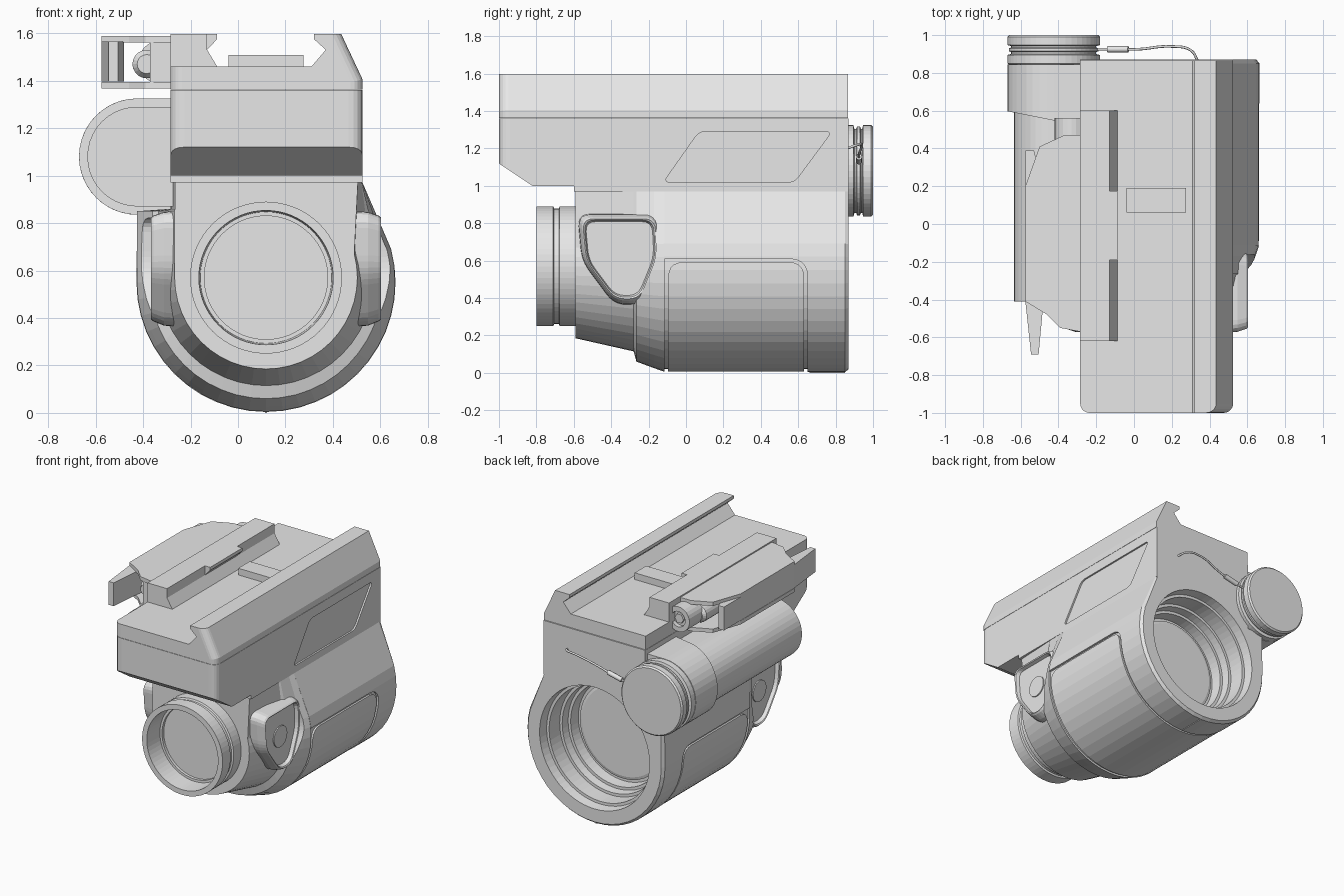
import bpy, bmesh, math
from mathutils import Vector

if "Cube" in bpy.data.objects:
    bpy.data.objects.remove(bpy.data.objects["Cube"], do_unlink=True)

GREY = bpy.data.materials.new("plain_grey")
GREY.use_nodes = True
GREY.diffuse_color = (0.8, 0.8, 0.8, 1)
GREY.node_tree.nodes["Principled BSDF"].inputs["Base Color"].default_value = (0.8, 0.8, 0.8, 1)
CX, BORE_Z, LENS_Z = 0.118, 0.55, 0.57


def loft(name, rings, bevel=None):
    """Skin matching rings of points and cap both ends; bevel picks edges to round by midpoint."""
    bm = bmesh.new()
    vs = [[bm.verts.new(p) for p in ring] for ring in rings]
    n = len(vs[0])
    for a, b in zip(vs, vs[1:]):
        for i in range(n):
            j = (i + 1) % n
            bm.faces.new((a[i], a[j], b[j], b[i]))
    bm.faces.new(vs[0])
    bm.faces.new(vs[-1])
    if bevel:
        edges = [e for e in bm.edges if bevel((e.verts[0].co + e.verts[1].co) / 2)]
        bmesh.ops.bevel(bm, geom=edges, offset=0.05, segments=5, profile=0.5, affect='EDGES')
    bmesh.ops.recalc_face_normals(bm, faces=bm.faces)
    me = bpy.data.meshes.new(name)
    bm.to_mesh(me)
    bm.free()
    me.materials.append(GREY)
    ob = bpy.data.objects.new(name, me)
    bpy.context.collection.objects.link(ob)
    return ob


def place(p, axis, d):
    return {'x': (d, p[0], p[1]), 'y': (p[0], d, p[1]), 'z': (p[0], p[1], d)}[axis]


def prism(name, pts, axis, a, b, bevel=None):
    return loft(name, [[place(p, axis, d) for p in pts] for d in (a, b)], bevel)


def box(name, x, y, z):
    return prism(name, [(x[0], y[0]), (x[1], y[0]), (x[1], y[1]), (x[0], y[1])], 'z', *z)


def lathe(name, prof, cx, cz, n=48):
    """Turn (radius, y) pairs about an axis along y."""
    ang = [math.tau * i / n for i in range(n)]
    return loft(name, [[(cx + r * math.cos(t), y, cz + r * math.sin(t)) for t in ang] for r, y in prof])


def rounded(pts, radii, n=5):
    out = []
    for i, p in enumerate(pts):
        r = radii[i] if isinstance(radii, list) else radii
        p, a, b = Vector(p), Vector(pts[i - 1]), Vector(pts[(i + 1) % len(pts)])
        if not r:
            out.append(tuple(p))
            continue
        s, e = p + (a - p).normalized() * r, p + (b - p).normalized() * r
        for k in range(n + 1):
            t = k / n
            out.append(tuple(s * (1 - t) ** 2 + p * 2 * t * (1 - t) + e * t * t))
    return out


def cut(target, cutter, operation='DIFFERENCE'):
    mod = target.modifiers.new("cut", 'BOOLEAN')
    mod.operation, mod.solver, mod.object = operation, 'EXACT', cutter
    bpy.context.view_layer.update()
    dg = bpy.context.evaluated_depsgraph_get()
    me = bpy.data.meshes.new_from_object(target.evaluated_get(dg))
    target.modifiers.clear()
    target.data = me


def section(y, r, cz, left, right, shoulder):
    """Keel-shaped cross-section: round below, straight sides above."""
    arc = [(CX + r * math.cos(math.radians(t)), y, cz + r * math.sin(math.radians(t)))
           for t in [180 + 7.5 * i for i in range(27)]]
    return [(left, y, 1.0), (left, y, 0.86), (shoulder, y, 0.85)] + arc + [(right, y, 0.97), (right, y, 1.0)]


# Tapering nose, rear housing, and the core behind the groove
nose = loft("nose", [
    section(-0.59, 0.385, 0.57, -0.265, 0.505, -0.268),
    section(-0.28, 0.455, 0.57, -0.28, 0.52, -0.335),
    section(-0.265, 0.49, 0.55, -0.28, 0.522, -0.36),
    section(-0.17, 0.525, 0.55, -0.285, 0.524, -0.40),
    section(-0.115, 0.544, 0.55, -0.285, 0.525, -0.425)])
SIDE = (0.546, 0.55, -0.285, 0.525, -0.425)
housing = loft("housing", [section(-0.115, *SIDE), section(0.85, *SIDE),
                           section(0.87, 0.53, 0.55, -0.285, 0.52, -0.41)])
panel = loft("grip_panel", [section(y, 0.543, *SIDE[1:]) for y in (-0.11, 0.7)])
core = loft("housing_core", [section(y, 0.53, 0.55, -0.28, 0.51, -0.41) for y in (-0.13, 0.86)])

# Upper block with rounded front corners and sloped front underside
outline = rounded([(-0.285, -1), (0.525, -1), (0.525, 0.87), (-0.285, 0.87)], [0.06, 0.06, 0, 0])
block = prism("upper_block", outline, 'z', 0.97, 1.36)
under = prism("underside_cutter", [(-1.1, 0.8), (-0.6, 0.8), (-0.6, 1.0), (-0.82, 1.0), (-1, 1.12), (-1.1, 1.187)],
              'x', -0.5, 0.8)
cut(block, under)

# Grip panel framed by a groove around the belly
FRAME = [(-0.3, -0.1), (-0.3, 0.61), (0.65, 0.61), (0.65, -0.1)]
panel_gap = prism("panel_gap_cutter", rounded([(-0.2, -0.1), (-0.2, 0.61), (0.65, 0.61), (0.65, -0.1)],
                                              [0, 0, 0.1, 0]), 'x', -0.7, 0.9)
panel_shape = prism("panel_shape_cutter", rounded([(-0.095, -0.1), (-0.095, 0.592), (0.632, 0.592), (0.632, -0.1)],
                                                  [0, 0.083, 0.083, 0]), 'x', -0.7, 0.9)
cut(housing, panel_gap)
cut(panel, panel_shape, 'INTERSECT')

# Rear eyepiece bore with stepped wall
bore = lathe("bore_cutter", [(0.44, 0.9), (0.43, 0.80), (0.41, 0.80), (0.41, 0.68),
                             (0.39, 0.68), (0.385, 0.62), (0.365, 0.62), (0.36, 0.54)], CX, BORE_Z, 64)
for part in (housing, panel, core, block):
    cut(part, bore)

# Slanted recess on the block's left side
recess = prism("recess_cutter", rounded([(-0.12, 1.02), (0.07, 1.29), (0.78, 1.29), (0.58, 1.02)], 0.035),
               'x', 0.513, 0.7)
cut(block, recess)

# Side pods: raised rim, sunken face and round button
POD = rounded([(-0.55, 0.82), (-0.17, 0.82), (-0.16, 0.62), (-0.25, 0.40), (-0.38, 0.40), (-0.53, 0.60)], 0.06)
helpers = [under, bore, recess, panel_gap, panel_shape]
for side, word in ((1, "left"), (-1, "right")):
    def pod_ring(off, scale):
        return [(CX + side * off, -0.36 + (y + 0.36) * scale, 0.63 + (z - 0.63) * scale) for y, z in POD]
    pocket = loft("pod_cutter", [pod_ring(0.40, 1.01), pod_ring(0.7, 1.01)])
    helpers.append(pocket)
    cut(nose, pocket)
    loft(word + "_pod", [pod_ring(0.34, 1.17), pod_ring(0.43, 1.14), pod_ring(0.475, 1.06), pod_ring(0.485, 1.02),
                         pod_ring(0.48, 0.98), pod_ring(0.455, 0.94)])
    disc = [(-0.345 + 0.075 * math.cos(math.tau * i / 32), 0.62 + 0.075 * math.sin(math.tau * i / 32))
            for i in range(32)]
    prism(word + "_button", disc, 'x', CX + side * 0.43, CX + side * 0.463)

for helper in helpers:
    bpy.data.objects.remove(helper, do_unlink=True)

# Front lens barrel and rear lens
lathe("lens_barrel", [(0.32, -0.55), (0.32, -0.675), (0.308, -0.68), (0.308, -0.705), (0.32, -0.71), (0.32, -0.8),
                      (0.283, -0.8), (0.277, -0.66), (0.26, -0.66), (0.26, -0.64)], CX, LENS_Z, 64)
lathe("rear_lens", [(0.34, 0.53), (0.34, 0.55), (0.32, 0.555)], CX, BORE_Z)

# Mounting plate with fixed dovetail rail
prism("mount_plate", [(-0.285, 1.362), (0.525, 1.362), (0.525, 1.405), (0.435, 1.597), (0.32, 1.597), (0.32, 1.575),
                      (0.37, 1.53), (0.31, 1.46), (-0.285, 1.46)], 'y', -1, 0.865,
      bevel=lambda m: m.y < -0.99 and (m.x < -0.28 or m.x > 0.45))
box("recoil_lug", (-0.04, 0.275), (0.06, 0.19), (1.45, 1.508))

# Moving clamp jaw: overhang in the middle, open slopes at the ends
low = [(-0.285, 1.455), (-0.085, 1.455), (-0.13, 1.53)]
for name, a, b in (("front_jaw", -0.62, -0.19), ("rear_jaw", 0.175, 0.6)):
    prism(name, low + [(-0.13, 1.597), (-0.285, 1.597)], 'y', a, b)
prism("middle_jaw", low + [(-0.088, 1.575), (-0.088, 1.597), (-0.285, 1.597)], 'y', -0.19, 0.175)

# Clamp bracket, pivot barrel and locking lever
BRACKET = [(-0.285, 0.47), (-0.37, 0.47), (-0.5, 0.41), (-0.575, 0.2), (-0.575, -0.41),
           (-0.46, -0.48), (-0.39, -0.55), (-0.285, -0.57)]
for name, a, b in (("bracket_top", 1.56, 1.588), ("bracket_bottom", 1.368, 1.395)):
    prism(name, BRACKET, 'z', a, b)
box("bracket_wall", (-0.37, -0.28), (-0.55, 0.47), (1.368, 1.588))
lathe("pivot_barrel", [(0.04, -0.5), (0.06, -0.47), (0.06, 0.4), (0.04, 0.42)], -0.385, 1.47, 20)
lathe("bolt_boss", [(0.09, 0.4), (0.09, 0.56), (0.055, 0.56), (0.055, 0.53)], -0.33, 1.478, 24)
lathe("bolt_head", [(0.035, 0.5), (0.035, 0.55)], -0.33, 1.478, 6)
prism("lever", [(-0.575, 0.39), (-0.53, 0.39), (-0.48, 0.2), (-0.48, -0.42), (-0.505, -0.69), (-0.545, -0.69),
                (-0.575, -0.41)], 'z', 1.397, 1.565)


# Battery tube and rear sleeve, both flat-sided where they meet the block
def stadium(r):
    arc = [(-0.425 + r * math.cos(math.radians(t)), 1.08 + r * math.sin(math.radians(t)))
           for t in range(90, 271, 9)]
    return [(-0.27, 1.08 + r)] + arc + [(-0.27, 1.08 - r)]


prism("battery_tube", stadium(0.21), 'y', -0.41, 0.83)
loft("battery_sleeve", [[(x, 0.52 + (-0.285 - x) * 0.2, z) for x, z in stadium(0.245)],
                        [(x, 0.845, z) for x, z in stadium(0.245)]])

# Battery cap with grooves, and its tether
lathe("battery_cap", [(0.22, 0.83), (0.245, 0.85), (0.245, 0.895), (0.225, 0.9), (0.225, 0.91), (0.238, 0.915),
                      (0.238, 0.93), (0.225, 0.935), (0.225, 0.942), (0.245, 0.947), (0.245, 0.99), (0.235, 1.0)],
      -0.425, 1.08)


def cord(name, pts, radius):
    cu = bpy.data.curves.new(name, 'CURVE')
    cu.dimensions, cu.bevel_depth, cu.bevel_resolution, cu.resolution_u = '3D', radius, 2, 6
    cu.use_fill_caps = True
    sp = cu.splines.new('BEZIER')
    sp.bezier_points.add(len(pts) - 1)
    for bp, p in zip(sp.bezier_points, pts):
        bp.co, bp.handle_left_type, bp.handle_right_type = p, 'AUTO', 'AUTO'
    cu.materials.append(GREY)
    bpy.context.collection.objects.link(bpy.data.objects.new(name, cu))


cord("tether", [(-0.2, 0.925, 1.12), (-0.08, 0.925, 1.14), (0.02, 0.925, 1.17), (0.2, 0.94, 1.22),
                (0.3, 0.92, 1.22), (0.34, 0.86, 1.2)], 0.007)
cord("tether_crimp", [(-0.14, 0.925, 1.13), (-0.03, 0.925, 1.155)], 0.017)

# Seam rib under the rear rim
box("rim_seam", (CX - 0.005, CX + 0.005), (0.66, 0.85), (0.0, 0.03))
